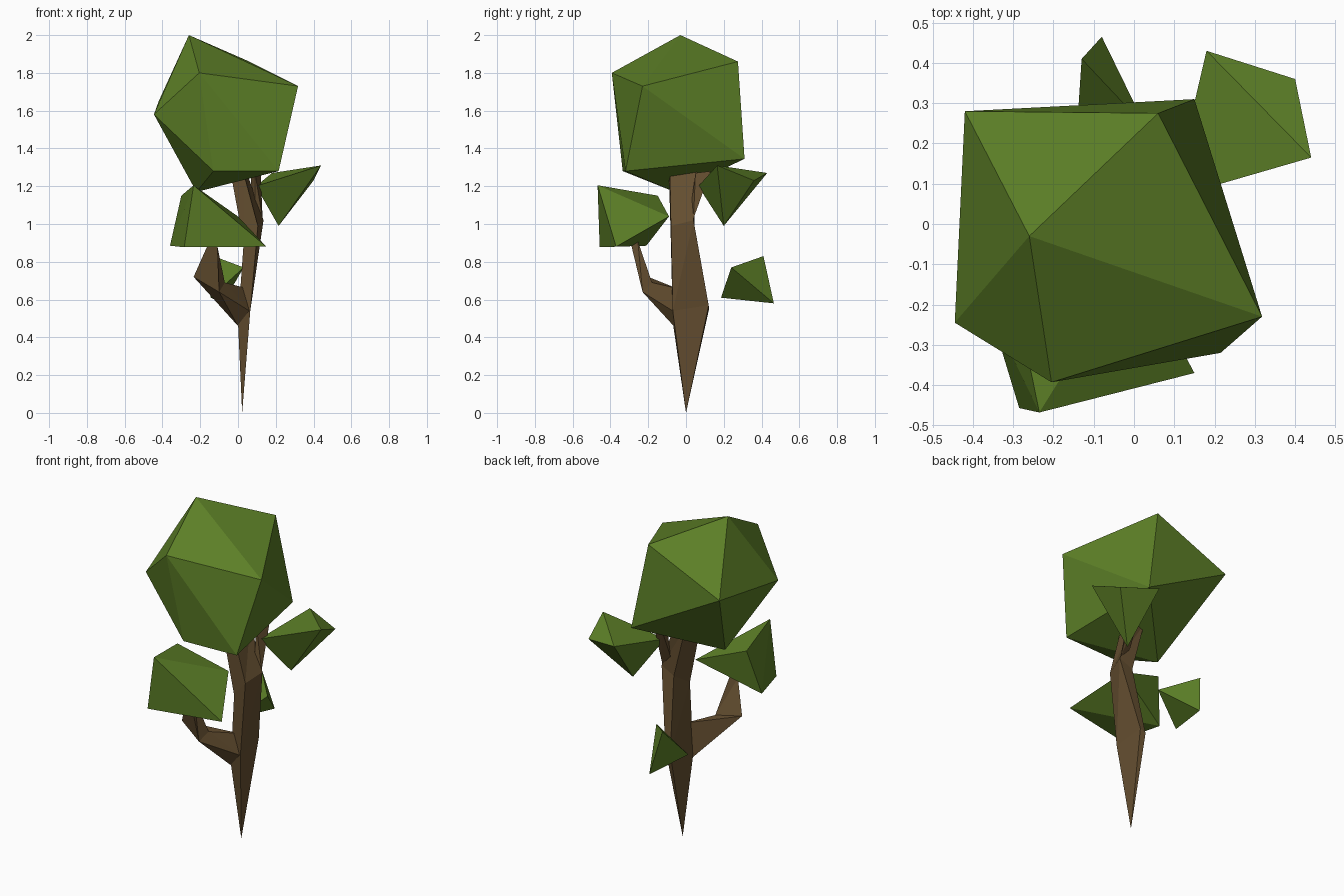
import bpy, bmesh


def material(name, rgb):
    m = bpy.data.materials.new(name)
    m.diffuse_color = (*rgb, 1)
    return m


leaf = material("leaf green", (0.108, 0.213, 0.02))
bark = material("bark brown", (0.13, 0.078, 0.03))


def finish(name, bm, mat):
    bmesh.ops.recalc_face_normals(bm, faces=bm.faces)
    me = bpy.data.meshes.new(name)
    bm.to_mesh(me)
    bm.free()
    me.materials.append(mat)
    ob = bpy.data.objects.new(name, me)
    bpy.context.collection.objects.link(ob)
    return ob


def clump(name, pts, mat=leaf):
    """Faceted lump: convex hull of a few corner points."""
    bm = bmesh.new()
    for p in pts:
        bm.verts.new(p)
    res = bmesh.ops.convex_hull(bm, input=bm.verts)
    junk = {v for v in res["geom_interior"] + res["geom_unused"]
            if isinstance(v, bmesh.types.BMVert)}
    bmesh.ops.delete(bm, geom=list(junk), context='VERTS')
    return finish(name, bm, mat)


def limb(name, rings, tip=None):
    """Tapered limb: skin between cross-sections, optional pointed start."""
    bm = bmesh.new()
    rs = [[bm.verts.new(p) for p in r] for r in rings]
    n = len(rs[0])
    if tip:
        t = bm.verts.new(tip)
        for i in range(n):
            bm.faces.new((t, rs[0][i], rs[0][(i + 1) % n]))
    else:
        bm.faces.new(rs[0])
    for a, b in zip(rs, rs[1:]):
        for i in range(n):
            j = (i + 1) % n
            bm.faces.new((a[i], a[j], b[j]))
            bm.faces.new((a[i], b[j], b[i]))
    bm.faces.new(rs[-1])
    return finish(name, bm, bark)


# Big crown
clump("crown", [
    (-0.26, -0.03, 2.0), (-0.42, 0.28, 1.65), (0.06, 0.275, 1.86),
    (0.15, 0.31, 1.345), (0.318, -0.23, 1.73), (0.215, -0.32, 1.28),
    (-0.205, -0.393, 1.80), (-0.445, -0.245, 1.58),
    (-0.13, -0.335, 1.28), (-0.22, -0.06, 1.17)])

# Front left clump, carried by the side branch
clump("front_clump", [
    (-0.235, -0.468, 1.205), (0.15, -0.37, 0.88), (-0.285, -0.457, 0.877),
    (-0.36, -0.21, 0.885), (-0.30, -0.15, 1.15), (0.0, -0.09, 1.04)])

# Right rear clump under the crown
clump("right_clump", [
    (0.44, 0.165, 1.31), (0.40, 0.36, 1.23), (0.18, 0.43, 1.27),
    (0.095, 0.065, 1.20), (0.215, 0.20, 0.99)])

# Small low clump at the back
clump("back_clump", [
    (-0.13, 0.41, 0.83), (-0.08, 0.465, 0.58),
    (0.03, 0.24, 0.77), (-0.145, 0.185, 0.61)])

# Trunk, pointed at the ground
limb("trunk", [
    [(0.0, -0.07, 0.48), (0.065, -0.07, 0.54),
     (0.055, 0.12, 0.57), (0.02, 0.122, 0.55)],
    [(0.03, -0.08, 0.90), (0.105, -0.08, 0.99),
     (0.135, 0.04, 1.02), (0.05, 0.045, 0.98)],
    [(-0.035, -0.09, 1.25), (0.03, -0.085, 1.27),
     (0.04, 0.06, 1.29), (-0.03, 0.05, 1.29)]], tip=(0.022, 0.0, 0.0))

# Bent side branch
limb("side_branch", [
    [(0.0, -0.065, 0.46), (0.06, -0.07, 0.54), (0.045, -0.05, 0.66)],
    [(-0.235, -0.20, 0.72), (-0.10, -0.23, 0.64), (-0.07, -0.18, 0.69)],
    [(-0.155, -0.275, 0.90), (-0.11, -0.295, 0.91), (-0.115, -0.255, 0.91)]])

# Short twig toward the right rear clump
clump("twig", [
    (0.13, 0.04, 1.03), (0.09, 0.02, 1.05), (0.07, 0.05, 1.10),
    (0.07, 0.13, 1.28), (0.12, 0.13, 1.28), (0.09, 0.05, 1.27)], bark)
